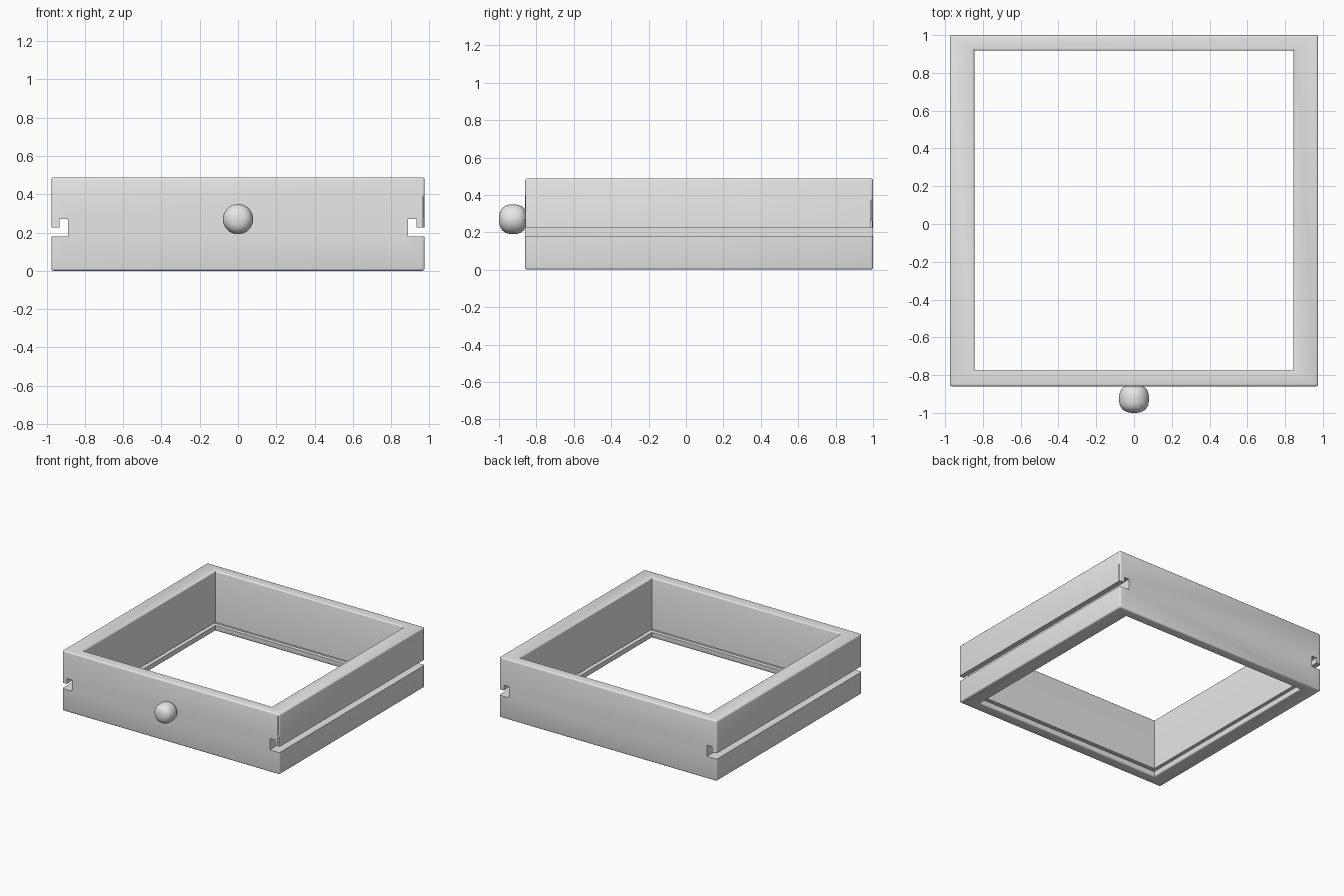
import bpy, bmesh, math

old = bpy.data.objects.get("Cube")
if old:
    bpy.data.objects.remove(old, do_unlink=True)

grey = bpy.data.materials.new("light grey")
grey.diffuse_color = (0.8, 0.8, 0.8, 1)
grey.use_nodes = True
grey.node_tree.nodes["Principled BSDF"].inputs["Base Color"].default_value = (0.8, 0.8, 0.8, 1)


def make_object(name, bm):
    bmesh.ops.recalc_face_normals(bm, faces=bm.faces)
    mesh = bpy.data.meshes.new(name)
    bm.to_mesh(mesh)
    bm.free()
    mesh.materials.append(grey)
    obj = bpy.data.objects.new(name, mesh)
    bpy.context.collection.objects.link(obj)
    return obj


def prism(name, profile, y0, y1):
    """Extrude an (x, z) outline along y."""
    bm = bmesh.new()
    face = bm.faces.new([bm.verts.new((x, y0, z)) for x, z in profile])
    out = bmesh.ops.extrude_face_region(bm, geom=[face])
    for v in out["geom"]:
        if isinstance(v, bmesh.types.BMVert):
            v.co.y = y1
    return make_object(name, bm)


def smooth(obj):
    bpy.ops.object.select_all(action="DESELECT")
    obj.select_set(True)
    bpy.context.view_layer.objects.active = obj
    bpy.ops.object.shade_smooth_by_angle(angle=math.radians(35))


# Drawer frame: a rectangular ring with rounded outer and rim edges
HEIGHT = 0.488
outer = [(-0.975, -0.86), (0.975, -0.86), (0.975, 1.0), (-0.975, 1.0)]
inner = [(-0.845, -0.772), (0.845, -0.772), (0.845, 0.918), (-0.845, 0.918)]
bm = bmesh.new()
rings = [[bm.verts.new((x, y, z)) for x, y in loop]
         for loop, z in ((outer, 0), (outer, HEIGHT), (inner, HEIGHT), (inner, 0))]
for a, b in zip(rings, rings[1:] + rings[:1]):
    for i in range(4):
        j = (i + 1) % 4
        bm.faces.new((a[i], a[j], b[j], b[i]))
bm.normal_update()
bmesh.ops.recalc_face_normals(bm, faces=bm.faces)
edges = [e for e in bm.edges if e.is_convex and e.calc_face_angle() > 0.5]
bmesh.ops.bevel(bm, geom=edges, offset=0.012, segments=3, profile=0.5, affect="EDGES")
frame = make_object("drawer_frame", bm)

# Runner slots on both sides and the groove for the bottom panel
slot = [(1.1, 0.18), (0.888, 0.18), (0.888, 0.27), (0.932, 0.27), (0.932, 0.227), (1.1, 0.227)]
cutters = [prism("runner_slot_cutter", [(s * x, z) for x, z in slot], -1.1, 1.1) for s in (1, -1)]
cutters.append(prism("panel_groove_cutter",
                     [(-0.875, 0.045), (0.875, 0.045), (0.875, 0.07), (-0.875, 0.07)],
                     -0.802, 0.948))
bpy.context.view_layer.objects.active = frame
for cutter in cutters:
    cutter.hide_render = True
    mod = frame.modifiers.new("cut", "BOOLEAN")
    mod.operation = "DIFFERENCE"
    mod.solver = "EXACT"
    mod.object = cutter
    bpy.ops.object.modifier_apply(modifier=mod.name)
    bpy.data.objects.remove(cutter, do_unlink=True)
smooth(frame)

# Pull knob: a slightly squared ball
bm = bmesh.new()
bmesh.ops.create_uvsphere(bm, u_segments=32, v_segments=24, radius=1)
for v in bm.verts:
    x, y, z = v.co
    r = math.hypot(x, y)
    k = (r ** 2.5 + abs(z) ** 2.5) ** (-1 / 2.5)
    v.co = (x * k * 0.079, -0.925 - z * k * 0.075, 0.27 + y * k * 0.079)
knob = make_object("pull_knob", bm)
smooth(knob)
